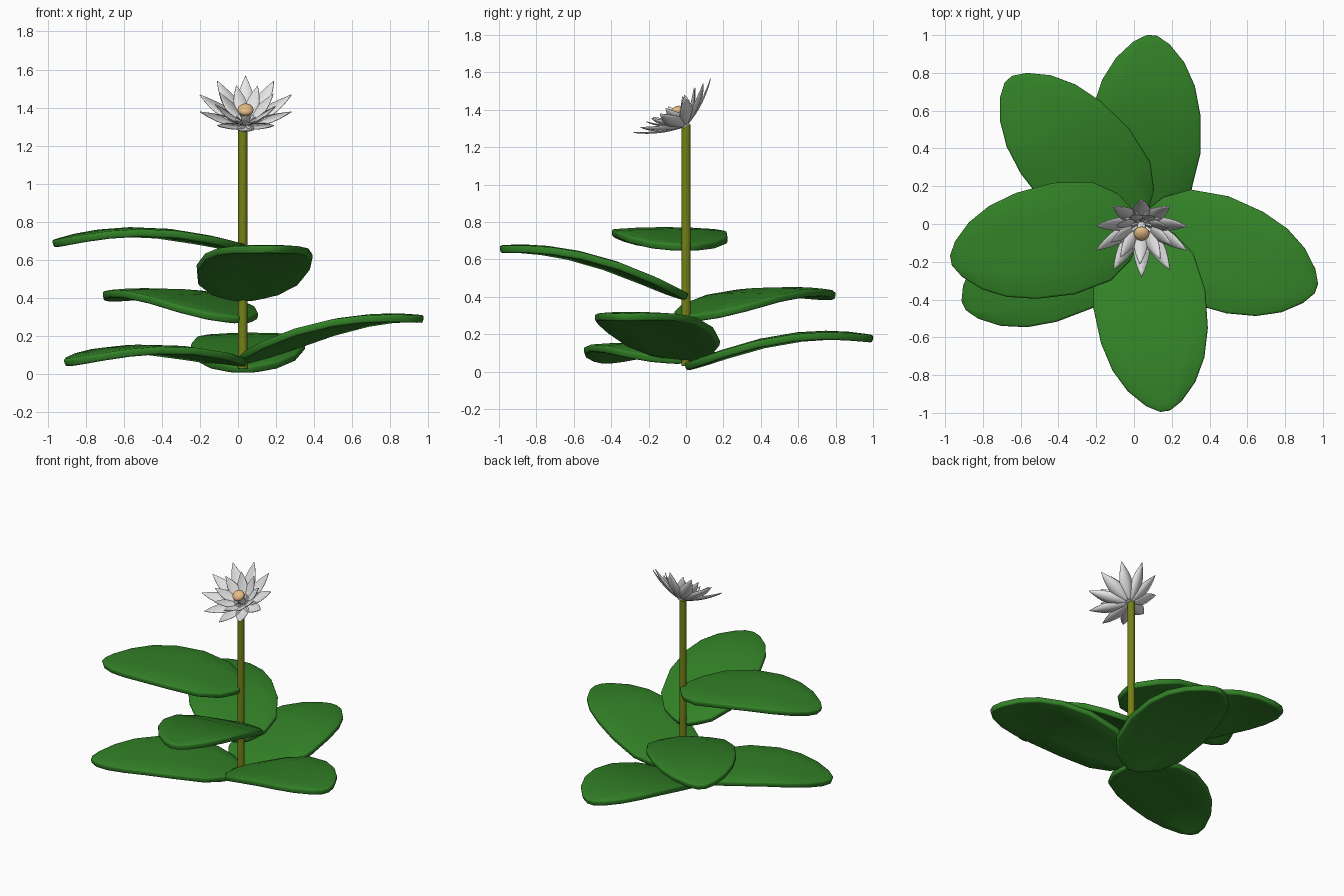
import bpy, math
from math import sin, cos, pi, radians
from mathutils import Matrix, Vector

if "Cube" in bpy.data.objects:
    bpy.data.objects.remove(bpy.data.objects["Cube"])


def material(name, rgb):
    m = bpy.data.materials.new(name)
    m.diffuse_color = (*rgb, 1)
    m.use_nodes = True
    m.node_tree.nodes["Principled BSDF"].inputs["Base Color"].default_value = m.diffuse_color
    return m


LEAF = material("leaf green", (0.032, 0.22, 0.02))
STEM = material("stem olive", (0.18, 0.22, 0.008))
PETAL = material("petal white", (0.82, 0.82, 0.82))
CENTRE = material("centre tan", (0.78, 0.5, 0.24))


def finish(ob, mat, angle):
    ob.data.materials.append(mat)
    bpy.ops.object.select_all(action='DESELECT')
    ob.select_set(True)
    bpy.context.view_layer.objects.active = ob
    bpy.ops.object.shade_smooth_by_angle(angle=radians(angle))


def grid_object(name, rows):
    """Surface through equal-length rows of points."""
    n = len(rows[0])
    verts = [p for r in rows for p in r]
    faces = [(i * n + j, i * n + j + 1, (i + 1) * n + j + 1, (i + 1) * n + j)
             for i in range(len(rows) - 1) for j in range(n - 1)]
    me = bpy.data.meshes.new(name)
    me.from_pydata(verts, [], faces)
    ob = bpy.data.objects.new(name, me)
    bpy.context.collection.objects.link(ob)
    return ob


# Leaves: half width along the length, shared by all
OUTLINE = [(0, .04), (.03, .10), (.08, .18), (.2, .265), (.4, .3), (.6, .285),
           (.75, .245), (.87, .18), (.96, .095), (1, .025)]


def leaf(name, heading, length, z0, z1):
    a = radians(heading)
    d, side = Vector((cos(a), sin(a), 0)), Vector((sin(a), -cos(a), 0))
    rows = []
    for s, w in OUTLINE:
        row = []
        for k in (1, .5, 0, -.5, -1):
            z = z0 + (z1 - z0) * s + .34 * s ** 1.15 * (1 - s) - .012 * k * k * w / .3
            row.append(Vector((.025, 0, z)) + d * s * length + side * w * k)
        rows.append(row)
    ob = grid_object(name, rows)
    sol = ob.modifiers.new("thickness", 'SOLIDIFY')
    sol.thickness, sol.offset = .04, 0
    bev = ob.modifiers.new("round rim", 'BEVEL')
    bev.width, bev.segments = .014, 2
    bev.limit_method, bev.angle_limit = 'ANGLE', radians(50)
    finish(ob, LEAF, 60)


leaf("leaf_back", 86, 1.0, .025, .175)
leaf("leaf_left_low", 205, 1.02, .06, .06)
leaf("leaf_right", 340, 1.0, .075, .29)
leaf("leaf_back_left", 132, 1.03, .285, .40)
leaf("leaf_front", 278, 1.0, .40, .655)
leaf("leaf_left_top", 191, 1.01, .665, .685)

# Stem
bpy.ops.mesh.primitive_cylinder_add(vertices=16, radius=.025, depth=1.29, location=(.025, 0, .675))
stem = bpy.context.object
stem.name = "stem"
finish(stem, STEM, 40)

# Flower: rings of cupped petals, tipped towards the front
TILT = Matrix.Translation((.04, 0, 1.315)) @ Matrix.Rotation(radians(35), 4, 'X')


def petal(name, heading, length, width, a0, a1):
    r, h, rows, n = .008, 0, [], 8
    for i in range(n + 1):
        t = i / n
        ang = radians(a0 + (a1 - a0) * t)
        w = width / 2 * (.12 * (1 - t) + sin(pi * t ** .85) ** .9 if t < 1 else .02)
        row = []
        for k in (-1, 0, 1):
            lift = .2 * w * k * k
            p = Vector((r - cos(ang) * lift, w * k, h + sin(ang) * lift))
            row.append(TILT @ Matrix.Rotation(heading, 4, 'Z') @ p)
        rows.append(row)
        r += sin(ang) * length / n
        h += cos(ang) * length / n
    ob = grid_object(name, rows)
    sol = ob.modifiers.new("thickness", 'SOLIDIFY')
    sol.thickness, sol.offset = .004, 0
    finish(ob, PETAL, 40)


for ring, (count, length, width, a0, a1, turn) in enumerate([
        (10, .28, .085, 74, 46, pi / 2), (9, .21, .07, 62, 30, pi / 2 + .3)]):
    for i in range(count):
        petal(f"petal_{ring}_{i}", turn + 2 * pi * i / count, length, width, a0, a1)

# Flower centre
bpy.ops.mesh.primitive_uv_sphere_add(segments=20, ring_count=12, radius=.042)
centre = bpy.context.object
centre.name = "flower_centre"
centre.matrix_world = TILT @ Matrix.Translation((0, 0, .09)) @ Matrix.Diagonal((1, 1, .65, 1))
finish(centre, CENTRE, 60)

# Short core joining the centre to the stem
bpy.ops.mesh.primitive_cone_add(vertices=12, radius1=.02, radius2=.03, depth=.09)
core = bpy.context.object
core.name = "flower_core"
core.matrix_world = TILT @ Matrix.Translation((0, 0, .04))
finish(core, PETAL, 40)
